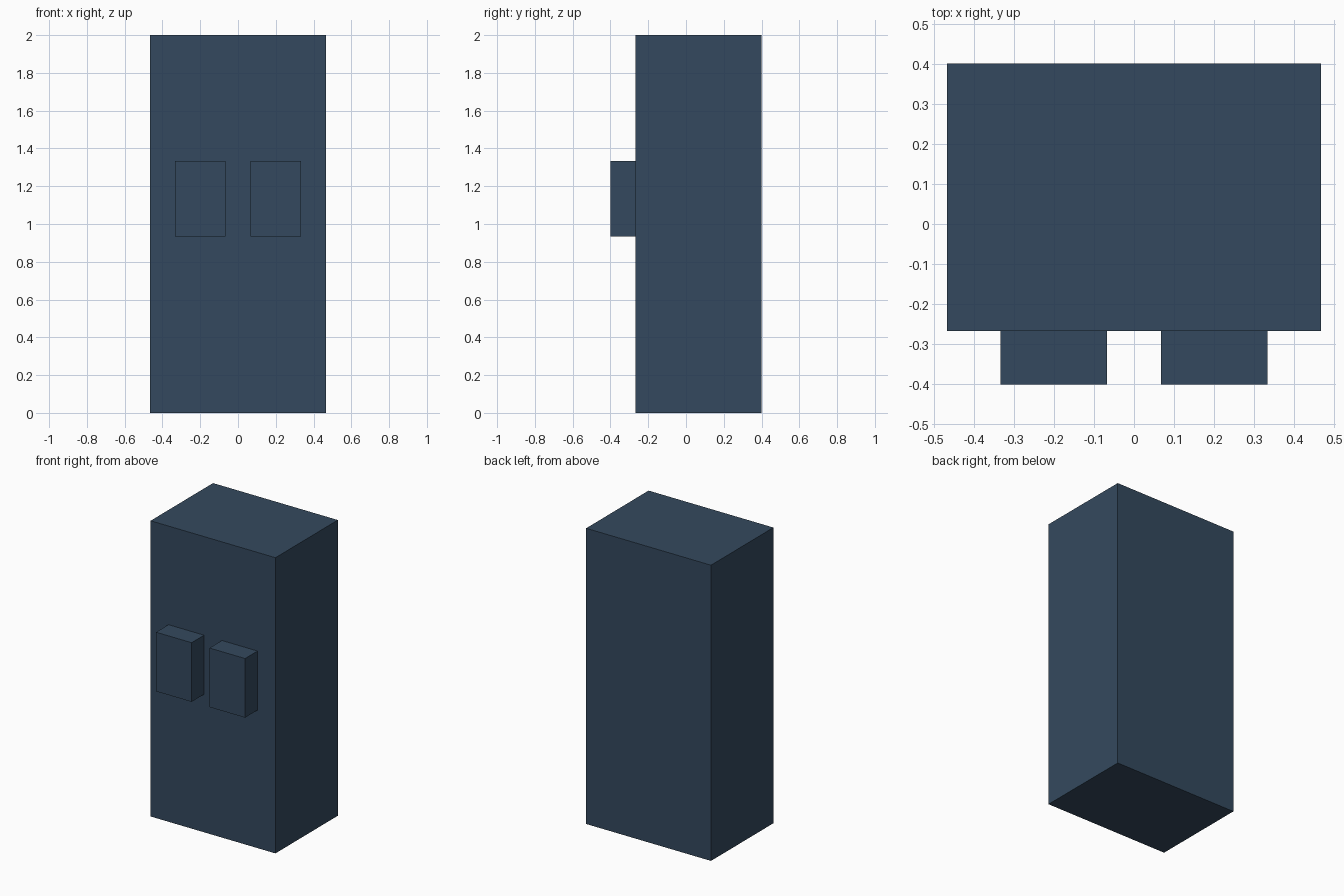
import bpy

cube = bpy.data.objects.get("Cube")
if cube:
    bpy.data.objects.remove(cube, do_unlink=True)

# Single slate blue colour
SLATE = (0.0343, 0.0666, 0.1119, 1.0)
slate = bpy.data.materials.new("slate_blue")
slate.use_nodes = True
slate.diffuse_color = SLATE
slate.node_tree.nodes["Principled BSDF"].inputs["Base Color"].default_value = SLATE


def box(name, low, high):
    """Axis-aligned box between two opposite corners."""
    centre = [(a + b) / 2 for a, b in zip(low, high)]
    bpy.ops.mesh.primitive_cube_add(size=1, location=centre)
    obj = bpy.context.object
    obj.name = name
    obj.scale = [b - a for a, b in zip(low, high)]
    bpy.ops.object.transform_apply(location=False, rotation=False, scale=True)
    obj.data.materials.append(slate)
    return obj


# Tall main cabinet
FRONT = -0.267
box("cabinet_body", (-0.467, FRONT, 0), (0.467, 0.4, 2))

# Pair of raised blocks on the front face
for side, sign in (("left", 1), ("right", -1)):
    inner, outer = sorted((sign * 0.067, sign * 0.333))
    box(f"{side}_front_block", (inner, -0.4, 0.933), (outer, FRONT, 1.333))
